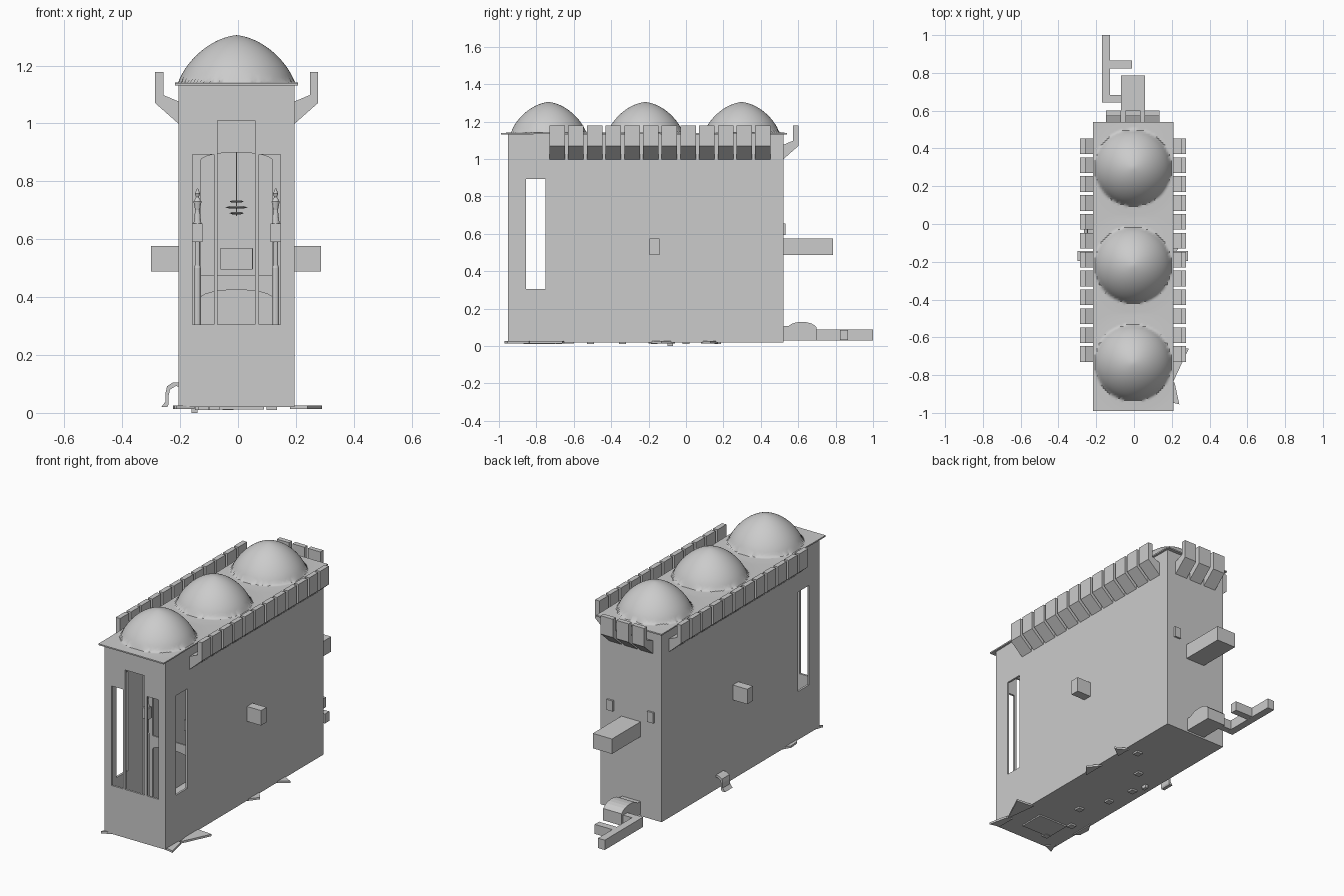
import bpy, bmesh, math, random
from mathutils import Vector

if "Cube" in bpy.data.objects:
    bpy.data.objects.remove(bpy.data.objects["Cube"])

random.seed(4)
CX = -0.005            # body centre line


def finish(name, bm):
    bmesh.ops.recalc_face_normals(bm, faces=bm.faces[:])
    me = bpy.data.meshes.new(name)
    bm.to_mesh(me)
    bm.free()
    ob = bpy.data.objects.new(name, me)
    bpy.context.collection.objects.link(ob)
    return ob


def box(name, x0, x1, y0, y1, z0, z1):
    bm = bmesh.new()
    bmesh.ops.create_cube(bm, size=1)
    for v in bm.verts:
        v.co = Vector(((x0 + x1) / 2 + v.co.x * (x1 - x0),
                       (y0 + y1) / 2 + v.co.y * (y1 - y0),
                       (z0 + z1) / 2 + v.co.z * (z1 - z0)))
    return finish(name, bm)


def prism(name, pts, offset):
    """Extrude a planar loop of 3D points along an offset."""
    bm = bmesh.new()
    f = bm.faces.new([bm.verts.new(p) for p in pts])
    r = bmesh.ops.extrude_face_region(bm, geom=[f])
    for v in r["geom"]:
        if isinstance(v, bmesh.types.BMVert):
            v.co += Vector(offset)
    bm.faces.ensure_lookup_table()
    return finish(name, bm)


def apply(ob, mod):
    bpy.context.view_layer.objects.active = ob
    bpy.ops.object.modifier_apply(modifier=mod.name)


def cut(ob, cutters):
    for c in cutters:
        m = ob.modifiers.new("cut", "BOOLEAN")
        m.operation, m.object, m.solver = "DIFFERENCE", c, "EXACT"
        apply(ob, m)
        bpy.data.objects.remove(c)


def lathe(name, profile, loc, n=12):
    bm = bmesh.new()
    rings = [[bm.verts.new((loc[0] + r * math.cos(a), loc[1] + r * math.sin(a), z))
              for a in (2 * math.pi * i / n for i in range(n))] for r, z in profile]
    for a, b in zip(rings, rings[1:]):
        for i in range(n):
            bm.faces.new((a[i], a[(i + 1) % n], b[(i + 1) % n], b[i]))
    bm.faces.new(rings[0])
    bm.faces.new(rings[-1])
    return finish(name, bm)


# Hollow hall with front and side windows and openings into the bays
walls = box("hall_walls", -0.205, 0.195, -0.953, 0.52, 0.02, 1.135)
cut(walls, [
    box("c", -0.193, 0.183, -0.941, 0.508, 0.032, 1.2),
    box("c", -0.07, 0.058, -1.0, -0.9, 0.305, 1.01),
    box("c", -0.157, -0.083, -1.0, -0.9, 0.305, 0.892),
    box("c", 0.072, 0.147, -1.0, -0.9, 0.305, 0.892),
    box("c", -0.4, 0.4, -0.855, -0.75, 0.305, 0.892),
    box("c", -0.4, 0.4, -0.19, -0.15, 0.497, 0.568),
    box("c", -0.06, 0.05, 0.45, 0.7, 0.497, 0.568),
])

# Projecting bays on the sides and the back, open to the inside
for name, o, i in (
        ("left_bay", (-0.3, -0.2, -0.195, -0.143), (-0.29, -0.1, -0.187, -0.151)),
        ("right_bay", (0.19, 0.287, -0.195, -0.143), (0.1, 0.277, -0.187, -0.151)),
        ("back_bay", (-0.068, 0.057, 0.515, 0.787), (-0.06, 0.049, 0.4, 0.777))):
    cut(box(name, *o, 0.488, 0.576), [box("c", *i, 0.496, 0.568)])

# Small square plaques on the back
for k, x in enumerate((-0.137, 0.127)):
    box(f"back_plaque_{k}", x - 0.02, x + 0.02, 0.515, 0.531, 0.593, 0.655)

# Roof sheet rising into three domes
DOMES = (-0.735, -0.218, 0.298)


def roof_height(x, y):
    h = 0
    for c in DOMES:
        r = math.hypot(x - CX, y - c)
        cap = max(0.0, 1 - (r / 0.2) ** 2) ** 0.75
        h = max(h, 0.88 * cap + 0.12 * max(0.0, 1 - r / 0.28) ** 1.6)
    return 1.139 + 0.166 * h


bm = bmesh.new()
NX, NY = 40, 140
grid = []
for j in range(NY + 1):
    y = -0.99 + 1.53 * j / NY
    row = []
    for i in range(NX + 1):
        x = CX - 0.213 + 0.426 * i / NX
        row.append(bm.verts.new((x, y, roof_height(x, y))))
    grid.append(row)
for j in range(NY):
    for i in range(NX):
        bm.faces.new((grid[j][i], grid[j][i + 1], grid[j + 1][i + 1], grid[j + 1][i]))
roof = finish("domed_roof", bm)
m = roof.modifiers.new("thickness", "SOLIDIFY")
m.thickness, m.offset = 0.008, -1 if roof.data.polygons[0].normal.z > 0 else 1
apply(roof, m)
bpy.ops.object.select_all(action="DESELECT")
roof.select_set(True)
bpy.ops.object.shade_smooth_by_angle(angle=math.radians(40))

# Flared merlons: profile as (distance out from wall, height)
MERLON = [(-0.004, 0.995), (0.081, 1.07), (0.081, 1.178), (0.053, 1.178), (0.053, 1.098), (-0.004, 1.074)]
for k in range(12):
    y = -0.73 + k * 0.1
    for side, s in (("left", -1), ("right", 1)):
        prism(f"{side}_merlon_{k}", [(CX + s * (0.2 + d), y, z) for d, z in MERLON], (0, 0.083, 0))
for k in range(3):
    prism(f"back_merlon_{k}", [(-0.148 + k * 0.102, 0.52 + d, z) for d, z in MERLON], (0.08, 0, 0))

# Vaulted back porch and branching low passage
hump = [(0.515, 0.03), (0.515, 0.105), (0.55, 0.108)]
hump += [(0.62 - 0.07 * math.cos(a), 0.102 + 0.027 * math.sin(a))
         for a in (math.pi * i / 8 for i in range(1, 8))]
hump += [(0.697, 0.1), (0.697, 0.03)]
prism("back_porch", [(-0.068, y, z) for y, z in hump], (0.12, 0, 0))
box("passage_long", -0.17, -0.126, 0.643, 1.0, 0.03, 0.088)
box("passage_link", -0.128, -0.06, 0.643, 0.682, 0.031, 0.087)
box("passage_branch", -0.128, -0.01, 0.824, 0.865, 0.031, 0.087)

# Curled scroll at the foot of the left wall
curl = [(-0.2, 0.105), (-0.225, 0.105), (-0.245, 0.092), (-0.25, 0.07), (-0.25, 0.04), (-0.265, 0.02)]
inner = [(x + 0.01, z - 0.012) for x, z in reversed(curl[1:-1])]
prism("left_scroll", [(x, -0.055, z) for x, z in curl + [(-0.245, 0.02)] + inner + [(-0.2, 0.09)]],
      (0, 0.07, 0))

# Flat foundation shards around the foot
SHARDS = [
    [(0.18, -0.65), (0.29, -0.66), (0.205, -0.84)],
    [(0.18, -0.83), (0.215, -0.84), (0.24, -0.955), (0.18, -0.94)],
    [(0.18, -0.2), (0.235, -0.13), (0.18, -0.06)],
    [(0.18, 0.08), (0.25, 0.13), (0.18, 0.17)],
    [(-0.19, -0.6), (-0.225, -0.66), (-0.22, -0.72), (-0.19, -0.75)],
    [(-0.19, -0.9), (-0.215, -0.97), (-0.15, -0.94)],
]
for k, s in enumerate(SHARDS):
    prism(f"foundation_shard_{k}", [(x, y, 0.014) for x, y in s], (0, 0, 0.012))
for k in range(7):
    x, y = random.uniform(-0.15, 0.14), -0.85 + k * 0.17
    box(f"foundation_stud_{k}", x - 0.018, x + 0.018, y - 0.018, y + 0.018, 0.01, 0.025)
box("foundation_plinth", -0.1, 0.09, -0.85, -0.7, 0.012, 0.025)
box("foundation_foot", -0.16, -0.14, -0.1, -0.07, 0.0, 0.025)

# Inner two-storey screen wall with arched openings
screen = box("inner_screen", -0.195, 0.185, -0.61, -0.6, 0.03, 1.135)


def arch(z0, z1, w=0.125, rise=0.03):
    pts = [(CX - w, z0), (CX + w, z0)]
    pts += [(CX + w * math.cos(a), z1 - rise + rise * math.sin(a))
            for a in (math.pi * i / 12 for i in range(13))]
    return prism("c", [(x, -0.7, z) for x, z in pts], (0, 0.2, 0))


cut(screen, [arch(0.05, 0.425), arch(0.475, 0.9)])

# Statues on columns beside the screen
for k, x in enumerate((-0.14, 0.13)):
    box(f"statue_block_{k}", x - 0.018, x + 0.018, -0.665, -0.63, 0.59, 0.655)
    lathe(f"statue_column_{k}", [(0.012, 0.03), (0.012, 0.5), (0.009, 0.51), (0.009, 0.595)], (x, -0.647))
    lathe(f"statue_figure_{k}", [(0.014, 0.65), (0.008, 0.7), (0.014, 0.73), (0.005, 0.745),
                                 (0.009, 0.757), (0.002, 0.775)], (x, -0.647))

# Hanging chandelier under the middle dome
lathe("chandelier_stem", [(0.002, 0.68), (0.002, 0.91), (0.009, 0.92), (0.009, 0.945), (0.002, 0.95),
                          (0.002, 1.28)], (CX, DOMES[1]), 8)
for k, (r, z) in enumerate(((0.025, 0.69), (0.04, 0.71), (0.025, 0.73))):
    lathe(f"chandelier_tier_{k}", [(r * 0.6, z - 0.004), (r, z), (r * 0.6, z + 0.004)], (CX, DOMES[1]), 10)
